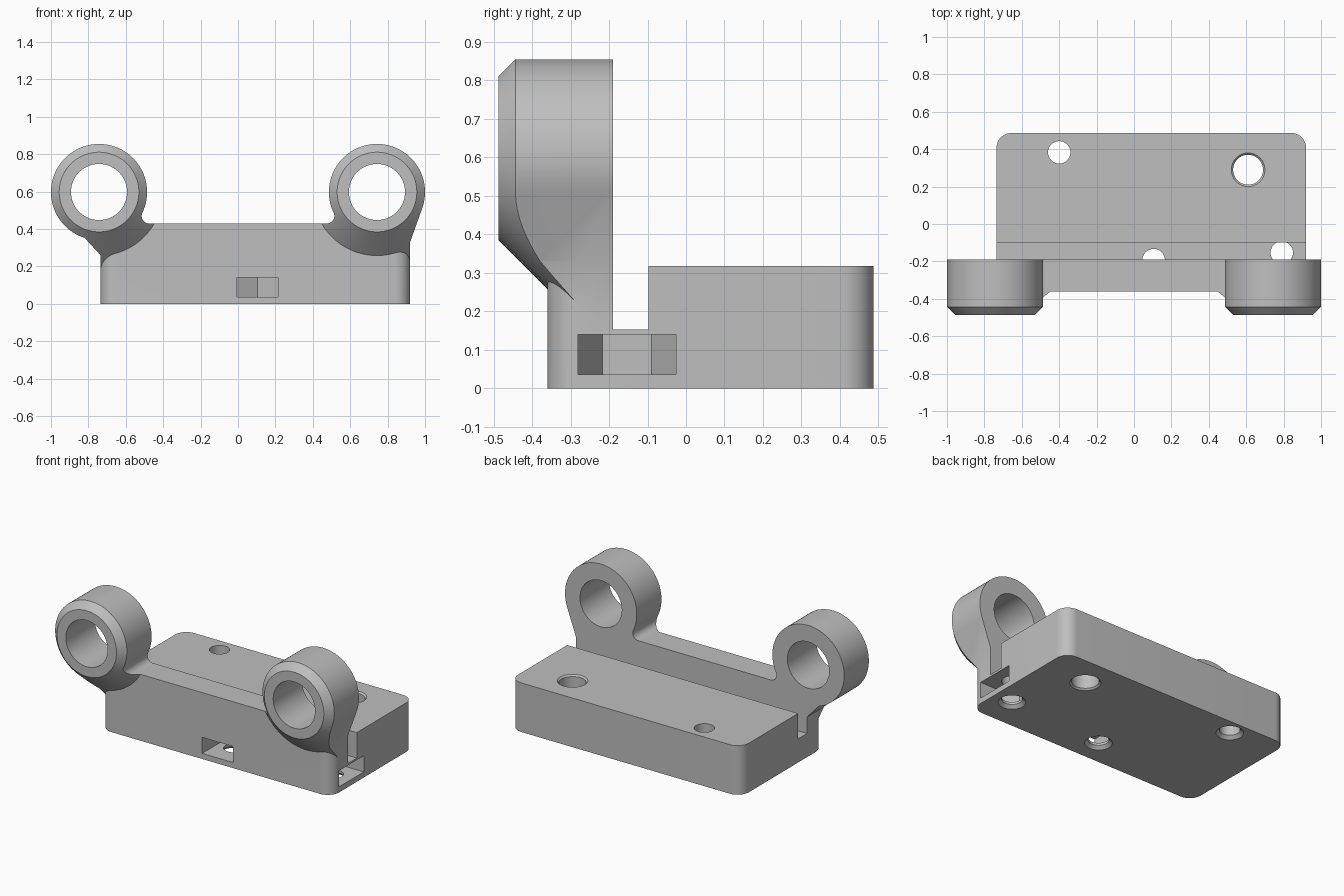
import bpy, bmesh
from math import cos, sin, radians, sqrt
from mathutils import Vector

if "Cube" in bpy.data.objects:
    bpy.data.objects.remove(bpy.data.objects["Cube"])

grey = bpy.data.materials.new("light grey")
grey.use_nodes = True
COLOUR = (0.52, 0.52, 0.52, 1)
grey.diffuse_color = COLOUR
grey.node_tree.nodes["Principled BSDF"].inputs["Base Color"].default_value = COLOUR

# Main sizes
LEFT, RIGHT, FRONT, BACK = -0.735, 0.92, -0.36, 0.487
WALL_TOP, BLOCK_TOP, SLOT_FLOOR = 0.43, 0.318, 0.153
WALL_BACK, BLOCK_FRONT = -0.19, -0.098
RING_X, RING_Z, RING_R, BORE_R, RING_FRONT = 0.743, 0.598, 0.257, 0.15, -0.487


def arc(cx, cy, r, start, end, n):
    angles = [radians(start + (end - start) * i / n) for i in range(n + 1)]
    return [(cx + r * cos(a), cy + r * sin(a)) for a in angles]


def loft(name, sections):
    """Solid through matching 3D outlines."""
    bm = bmesh.new()
    rows = [[bm.verts.new(p) for p in s] for s in sections]
    for a, b in zip(rows, rows[1:]):
        for i in range(len(a)):
            j = (i + 1) % len(a)
            bm.faces.new((a[i], a[j], b[j], b[i]))
    bm.faces.new(rows[0][::-1])
    bm.faces.new(rows[-1])
    bmesh.ops.recalc_face_normals(bm, faces=bm.faces)
    mesh = bpy.data.meshes.new(name)
    bm.to_mesh(mesh)
    bm.free()
    mesh.materials.append(grey)
    obj = bpy.data.objects.new(name, mesh)
    bpy.context.collection.objects.link(obj)
    return obj


def upright(name, pts, lo, hi):
    return loft(name, [[(x, y, z) for x, y in pts] for z in (lo, hi)])


def along_y(name, pts, lo, hi):
    return loft(name, [[(x, y, z) for x, z in pts] for y in (lo, hi)])


def box(name, x0, x1, y0, y1, z0, z1):
    return upright(name, [(x0, y0), (x1, y0), (x1, y1), (x0, y1)], z0, z1)


def combine(target, tool, operation):
    mod = target.modifiers.new("combine", "BOOLEAN")
    mod.operation, mod.solver, mod.object = operation, "EXACT", tool
    bpy.context.view_layer.objects.active = target
    bpy.ops.object.modifier_apply(modifier=mod.name)
    bpy.data.objects.remove(tool)


# Body with rounded upright corners, stepped and slotted across
r = 0.08
outline = []
for cx, cy, start in ((RIGHT - r, BACK - r, 0), (LEFT + r, BACK - r, 90),
                      (LEFT + r, FRONT + r, 180), (RIGHT - r, FRONT + r, 270)):
    outline += arc(cx, cy, r, start, start + 90, 12)
body = upright("bracket_body", outline, 0, WALL_TOP)
combine(body, box("step", -2, 2, BLOCK_FRONT - 0.02, 1, BLOCK_TOP, 1), "DIFFERENCE")
combine(body, box("slot", -2, 2, WALL_BACK, BLOCK_FRONT, SLOT_FLOOR, 1), "DIFFERENCE")

# Ring collars, blended down into the wall and trimmed by a cone
fillet = 0.04
dz = WALL_TOP + fillet - RING_Z
du = -sqrt((RING_R + fillet) ** 2 - dz ** 2)
for side, name, edge, drop, tangent in ((1, "left_ring", RIGHT, 0.33, -19.4),
                                        (-1, "right_ring", -LEFT, 0.26, -72.6)):
    low = 0.16 - RING_Z
    edge_u = edge - RING_X
    profile = arc(0, 0, RING_R, tangent, 205.5, 72)
    profile += arc(du, dz, fillet, 25.5, -90, 10)[1:]
    profile += [(-0.4, WALL_TOP - RING_Z), (-0.4, low), (edge_u, low), (edge_u, drop - RING_Z)]
    ring = along_y(name, [(side * (RING_X + u), RING_Z + v) for u, v in profile],
                   RING_FRONT, WALL_BACK)
    cone = [[(x, y, z) for x, z in arc(side * RING_X, RING_Z, 0.213 + y - RING_FRONT, 0, 360, 96)[:-1]]
            for y in (RING_FRONT - 0.01, WALL_BACK + 0.01)]
    combine(ring, loft("trim_cone", cone), "INTERSECT")
    combine(body, ring, "UNION")
for side in (1, -1):
    bore = arc(side * RING_X, RING_Z, BORE_R, 0, 360, 64)[:-1]
    combine(body, along_y("bore", bore, -1, 1), "DIFFERENCE")


def drill(x, y, radii_heights):
    sections = [[(px, py, z) for px, py in arc(x, y, rad, 0, 360, 40)[:-1]]
                for rad, z in radii_heights]
    combine(body, loft("drill", sections), "DIFFERENCE")


# Screw holes, countersunk underneath; the front two stop inside the wall
small = [(0.09, -0.01), (0.06, 0.02)]
drill(-0.4, 0.383, small + [(0.06, 0.5)])
drill(0.105, -0.193, small + [(0.06, 0.265)])
drill(0.79, -0.153, small + [(0.06, 0.265)])
drill(0.61, 0.29, [(0.1, -0.01), (0.08, 0.01), (0.08, 0.308), (0.1, 0.328)])

# Hexagonal nut pockets opening to the front and to the side
half, point = 0.11, 0.127
for x, y, to_front in ((0.105, -0.193, True), (0.79, -0.153, False)):
    if to_front:
        pts = [(x - half, -1), (x + half, -1), (x + half, y + point / 2),
               (x, y + point), (x - half, y + point / 2)]
    else:
        pts = [(2, y - point), (2, y + point), (x, y + point),
               (x - half, y + point / 2), (x - half, y - point / 2), (x, y - point)]
    combine(body, upright("nut_pocket", pts, 0.036, 0.14), "DIFFERENCE")

# Smooth curved faces, keep hard edges
bpy.ops.object.select_all(action="DESELECT")
body.select_set(True)
bpy.context.view_layer.objects.active = body
bpy.ops.object.shade_smooth_by_angle(angle=radians(25))
